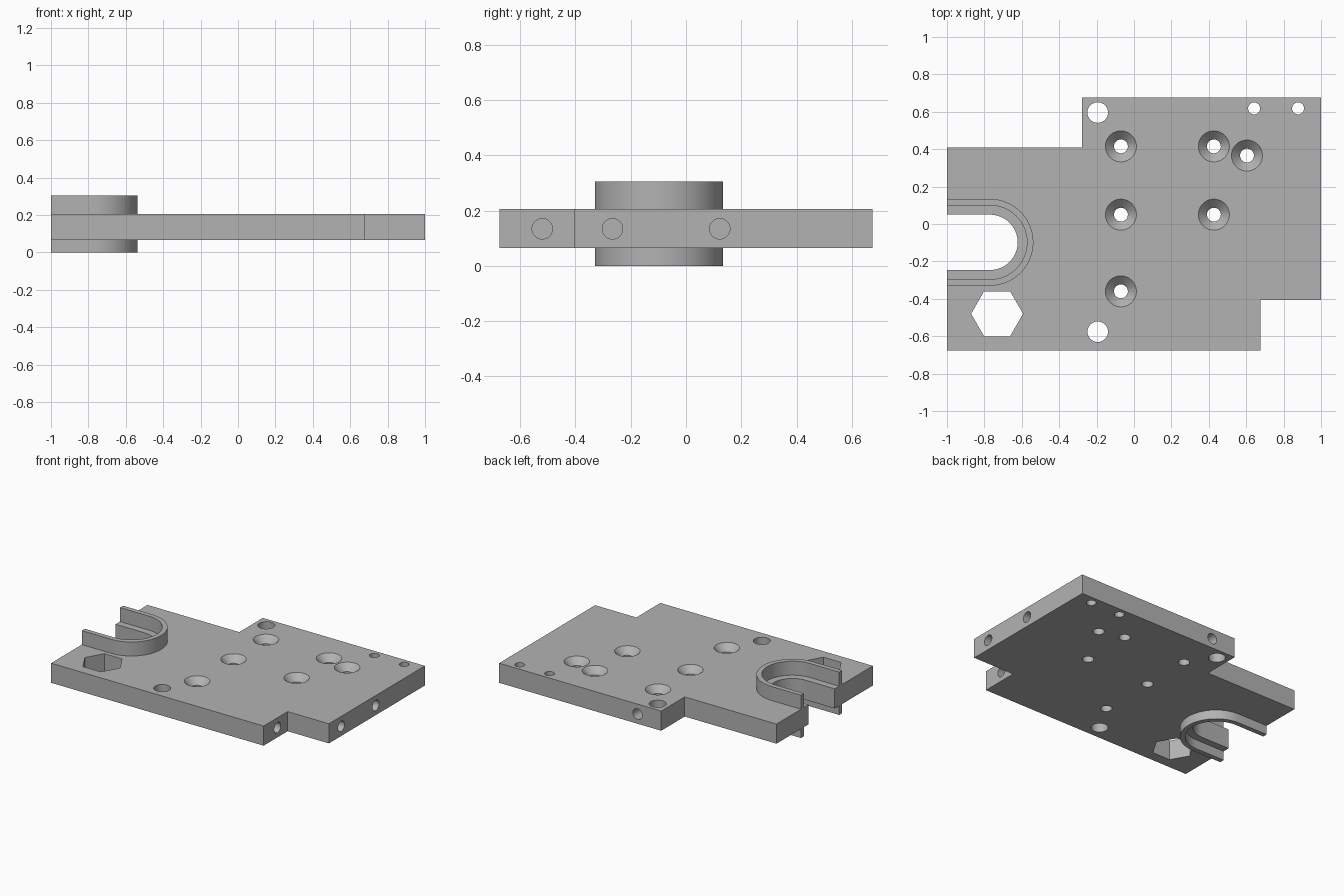
import bpy, bmesh, math
from mathutils import Matrix, Vector

cube = bpy.data.objects.get("Cube")
if cube:
    bpy.data.objects.remove(cube, do_unlink=True)

BOTTOM, TOP = 0.065, 0.205
MID = 0.134
SLOT = Vector((-0.77, -0.098))

grey = bpy.data.materials.new("machined grey")
grey.use_nodes = True
colour = (0.45, 0.45, 0.45, 1)
grey.diffuse_color = colour
grey.node_tree.nodes["Principled BSDF"].inputs["Base Color"].default_value = colour


def make_object(name, bm):
    bmesh.ops.recalc_face_normals(bm, faces=bm.faces)
    mesh = bpy.data.meshes.new(name)
    bm.to_mesh(mesh)
    bm.free()
    mesh.materials.append(grey)
    obj = bpy.data.objects.new(name, mesh)
    bpy.context.collection.objects.link(obj)
    return obj


def prism(name, outline, z0, z1):
    bm = bmesh.new()
    face = bm.faces.new([bm.verts.new((x, y, z0)) for x, y in outline])
    grown = bmesh.ops.extrude_face_region(bm, geom=[face])["geom"]
    verts = [v for v in grown if isinstance(v, bmesh.types.BMVert)]
    bmesh.ops.translate(bm, verts=verts, vec=(0, 0, z1 - z0))
    return make_object(name, bm)


def u_path(r, steps=32):
    """Open U from the -x edge, round the slot end, back to the edge."""
    arc = [math.pi * (i / steps - 0.5) for i in range(steps + 1)]
    pts = [(SLOT.x + r * math.cos(a), SLOT.y + r * math.sin(a)) for a in arc]
    return [(-1, SLOT.y - r)] + pts + [(-1, SLOT.y + r)]


def cone(name, r0, r1, depth, centre, turn=None, sides=40):
    bm = bmesh.new()
    matrix = Matrix.Translation(centre) @ (turn or Matrix())
    bmesh.ops.create_cone(bm, cap_ends=True, segments=sides, radius1=r0,
                          radius2=r1, depth=depth, matrix=matrix)
    return make_object(name, bm)


def combine(target, tool, operation):
    mod = target.modifiers.new("cut", "BOOLEAN")
    mod.operation, mod.solver, mod.object = operation, "EXACT", tool
    bpy.context.view_layer.update()
    graph = bpy.context.evaluated_depsgraph_get()
    mesh = bpy.data.meshes.new_from_object(target.evaluated_get(graph))
    target.modifiers.clear()
    target.data = mesh
    bpy.data.objects.remove(tool, do_unlink=True)


# Stepped plate with the open slot in its right edge
corners = [(-1, 0.41), (-0.277, 0.41), (-0.277, 0.675), (1, 0.675),
           (1, -0.405), (0.675, -0.405), (0.675, -0.675), (-1, -0.675)]
plate = prism("mounting_plate", corners + u_path(0.148), BOTTOM, TOP)

# U-shaped rim standing above and below the plate
rim = prism("slot_rim", u_path(0.232) + u_path(0.198)[::-1], 0, 0.305)
combine(plate, rim, "UNION")

# Plain holes and the hexagonal opening
for x, y, r in [(-0.194, 0.596, 0.055), (-0.194, -0.576, 0.055),
                (0.642, 0.618, 0.032), (0.877, 0.618, 0.032)]:
    combine(plate, cone("hole", r, r, 1, (x, y, MID)), "DIFFERENCE")
hexagon = [(-0.732 + 0.139 * math.cos(i * math.pi / 3),
            -0.48 + 0.139 * math.sin(i * math.pi / 3)) for i in range(6)]
combine(plate, prism("hexagon", hexagon, -0.5, 0.5), "DIFFERENCE")

# Countersunk screw holes
SINK, BORE, DEPTH = 0.083, 0.037, 0.046
for x, y in [(-0.07, 0.415), (0.427, 0.415), (0.604, 0.366),
             (-0.07, 0.05), (0.427, 0.05), (-0.07, -0.36)]:
    combine(plate, cone("bore", BORE, BORE, 1, (x, y, MID)), "DIFFERENCE")
    extra = 0.01
    sink = cone("sink", BORE, SINK + extra, DEPTH + extra,
                (x, y, TOP + (extra - DEPTH) / 2))
    combine(plate, sink, "DIFFERENCE")

# Blind holes drilled into the edges
along_x = Matrix.Rotation(math.pi / 2, 4, "Y")
along_y = Matrix.Rotation(math.pi / 2, 4, "X")
for x, y, turn in [(1, -0.266, along_x), (1, 0.122, along_x),
                   (0.675, -0.52, along_x), (-0.09, 0.675, along_y)]:
    drill = cone("drill", BORE, BORE, 0.4, (x, y, MID), turn)
    combine(plate, drill, "DIFFERENCE")

# Smooth round walls, crisp edges
bpy.ops.object.select_all(action="DESELECT")
plate.select_set(True)
bpy.context.view_layer.objects.active = plate
bpy.ops.object.shade_smooth_by_angle(angle=math.radians(30))
